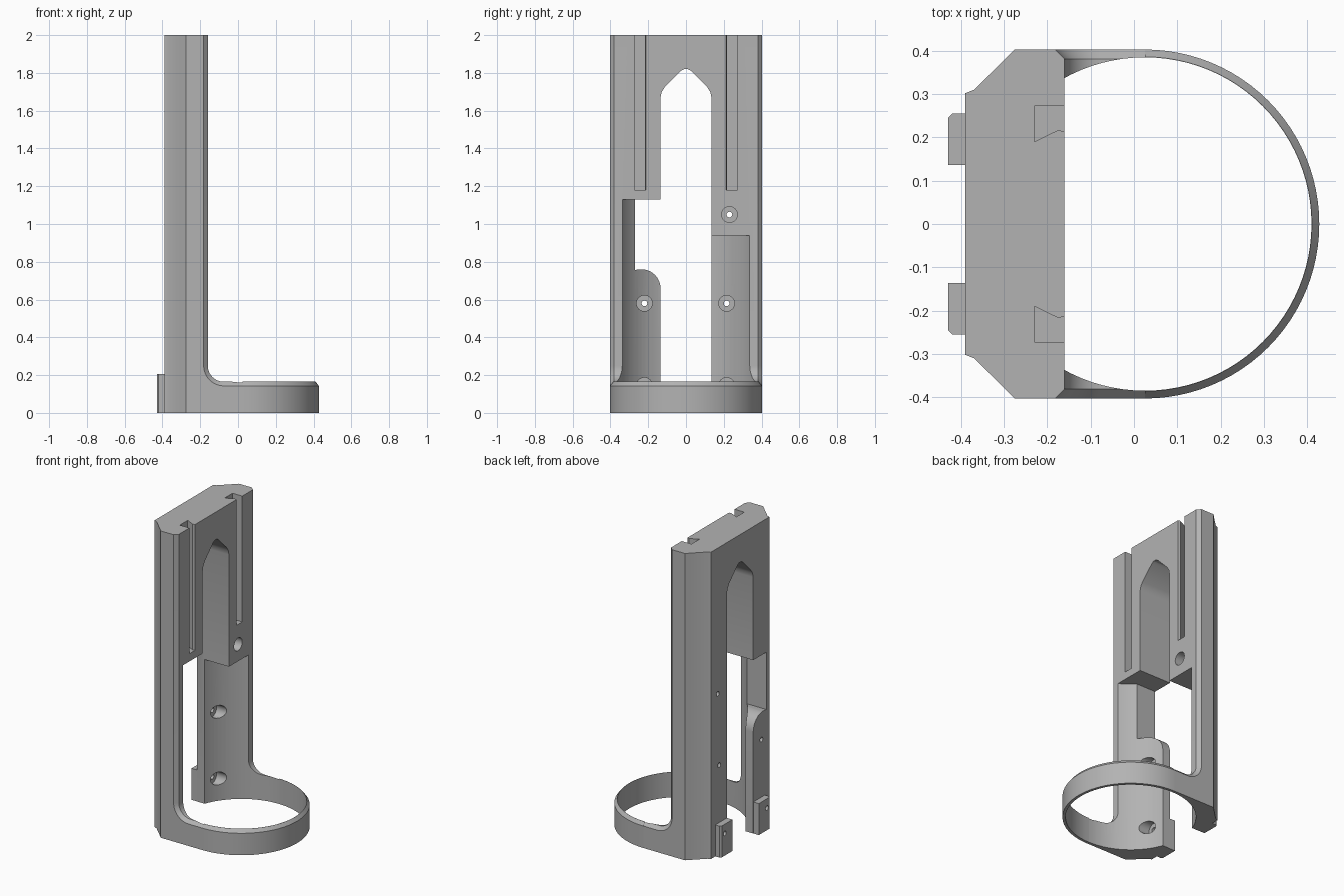
import bpy
import bmesh
from math import sin, cos, pi
from mathutils import Vector

cube = bpy.data.objects.get("Cube")
if cube:
    bpy.data.objects.remove(cube, do_unlink=True)

grey = bpy.data.materials.new("light grey plastic")
grey.use_nodes = True
grey.diffuse_color = (0.45, 0.45, 0.45, 1)
grey.node_tree.nodes["Principled BSDF"].inputs["Base Color"].default_value = (0.45, 0.45, 0.45, 1)

CX, OUTER, INNER = 0.025, 0.403, 0.385   # ring centre and radii
RIM, FRONT, BACK, CH = 0.165, -0.16, -0.39, 0.022


def make(name, bm):
    bmesh.ops.recalc_face_normals(bm, faces=bm.faces)
    mesh = bpy.data.meshes.new(name)
    bm.to_mesh(mesh)
    bm.free()
    mesh.materials.append(grey)
    obj = bpy.data.objects.new(name, mesh)
    bpy.context.collection.objects.link(obj)
    return obj


def loft(name, sections, closed_ends=True):
    bm = bmesh.new()
    rows = [[bm.verts.new(p) for p in s] for s in sections]
    n = len(rows[0])
    for a, b in zip(rows, rows[1:]):
        for i in range(n):
            j = (i + 1) % n
            bm.faces.new((a[i], a[j], b[j], b[i]))
    if closed_ends:
        bm.faces.new(rows[0])
        bm.faces.new(rows[-1])
    return make(name, bm)


def prism(name, pts, shift):
    pts = [Vector(p) for p in pts]
    return loft(name, [pts, [p + Vector(shift) for p in pts]])


def arc(cx, cy, r, start, end, steps):
    return [(cx + r * cos(start + (end - start) * i / steps),
             cy + r * sin(start + (end - start) * i / steps)) for i in range(steps + 1)]


def select(obj):
    bpy.ops.object.select_all(action='DESELECT')
    obj.select_set(True)
    bpy.context.view_layer.objects.active = obj


def boolean(target, tool, operation='DIFFERENCE'):
    mod = target.modifiers.new("cut", 'BOOLEAN')
    mod.operation = operation
    mod.solver = 'EXACT'
    mod.object = tool
    select(target)
    bpy.ops.object.modifier_apply(modifier=mod.name)
    bpy.data.objects.remove(tool, do_unlink=True)


# Upright plate with chamfered back corners, flowing into the ring by a fillet
def side_section(y, back, inset):
    r = 0.085
    curve = arc(FRONT + r, RIM + r, r + inset, pi, 1.5 * pi, 12)
    pts = [(back, 0), (back, 2), (FRONT - inset, 2)] + curve
    pts += [(CX, RIM - inset), (CX, 0)]
    return [(x, y, z) for x, z in pts]


half = [(OUTER, -0.275, CH), (OUTER - CH, -0.297, 0), (0.31, -0.37, 0), (0.302, BACK, 0)]
stations = half + [(-y, b, i) for y, b, i in reversed(half)]
frame = loft("upright_frame", [side_section(*s) for s in stations])

# Feet on the back
for s in (-1, 1):
    y0, y1 = 0.136 * s, 0.255 * s
    foot = prism("foot", [(-0.43, y0, 0), (-0.37, y0, 0), (-0.37, y1, 0),
                          (-0.42, y1, 0), (-0.43, y1 - 0.01 * s, 0)], (0, 0, 0.205))
    boolean(frame, foot, 'UNION')

# Central slot with pointed arch
arch = [(0.135, -0.1), (0.135, 1.67), (0.128, 1.70), (0.112, 1.725), (0.025, 1.812), (0.01, 1.82)]
arch += [(-y, z) for y, z in reversed(arch)]
boolean(frame, prism("slot_cutter", [(-0.6, y, z) for y, z in arch], (0.7, 0, 0)))

# Round bore, taller on the right-hand side
for s, top in ((1, 0.94), (-1, 1.13)):
    pts = arc(CX, 0, INNER, 0, s * pi, 48)
    pts += [(CX - INNER, -0.05 * s), (CX + INNER, -0.05 * s)]
    boolean(frame, prism("bore_cutter", [(x, y, -0.1) for x, y in pts], (0, 0, top + 0.1)))

# Side window above the rounded tab
window = [(-0.1, 1.13), (-0.27, 1.13), (-0.27, 0.757)]
window += arc(-0.235, 0.66, 0.1, pi / 2, 0, 10) + [(-0.1, 0.66)]
boolean(frame, prism("window_cutter", [(-0.6, y, z) for y, z in window], (0.55, 0, 0)))

# Undercut rail grooves
groove = [(-0.1, 0.272), (-0.23, 0.272), (-0.23, 0.19), (-0.175, 0.217), (-0.16, 0.213), (-0.1, 0.213)]
for s in (-1, 1):
    boolean(frame, prism("groove_cutter", [(x, s * y, 1.18) for x, y in groove], (0, 0, 1)))

# Counterbored screw holes
for y, z in ((0.23, 1.05), (0.215, 0.58), (-0.22, 0.58), (0.215, 0.145), (-0.22, 0.145)):
    for r, x0 in ((0.042, -0.335), (0.015, -0.6)):
        circle = arc(y, z, r, 0, 2 * pi, 24)[:-1]
        boolean(frame, prism("hole_cutter", [(x0, a, b) for a, b in circle], (-0.1 - x0, 0, 0)))

# Half ring with chamfered top edge
section = [(INNER, 0), (OUTER, 0), (OUTER, RIM - CH), (INNER + 0.001, RIM), (INNER, RIM)]
angles = [-pi / 2 + pi * i / 48 for i in range(49)]
ring = loft("front_ring", [[(CX + r * cos(a), r * sin(a), z) for r, z in section] for a in angles])

for obj in (frame, ring):
    select(obj)
    bpy.ops.object.shade_smooth_by_angle(angle=pi / 7)
